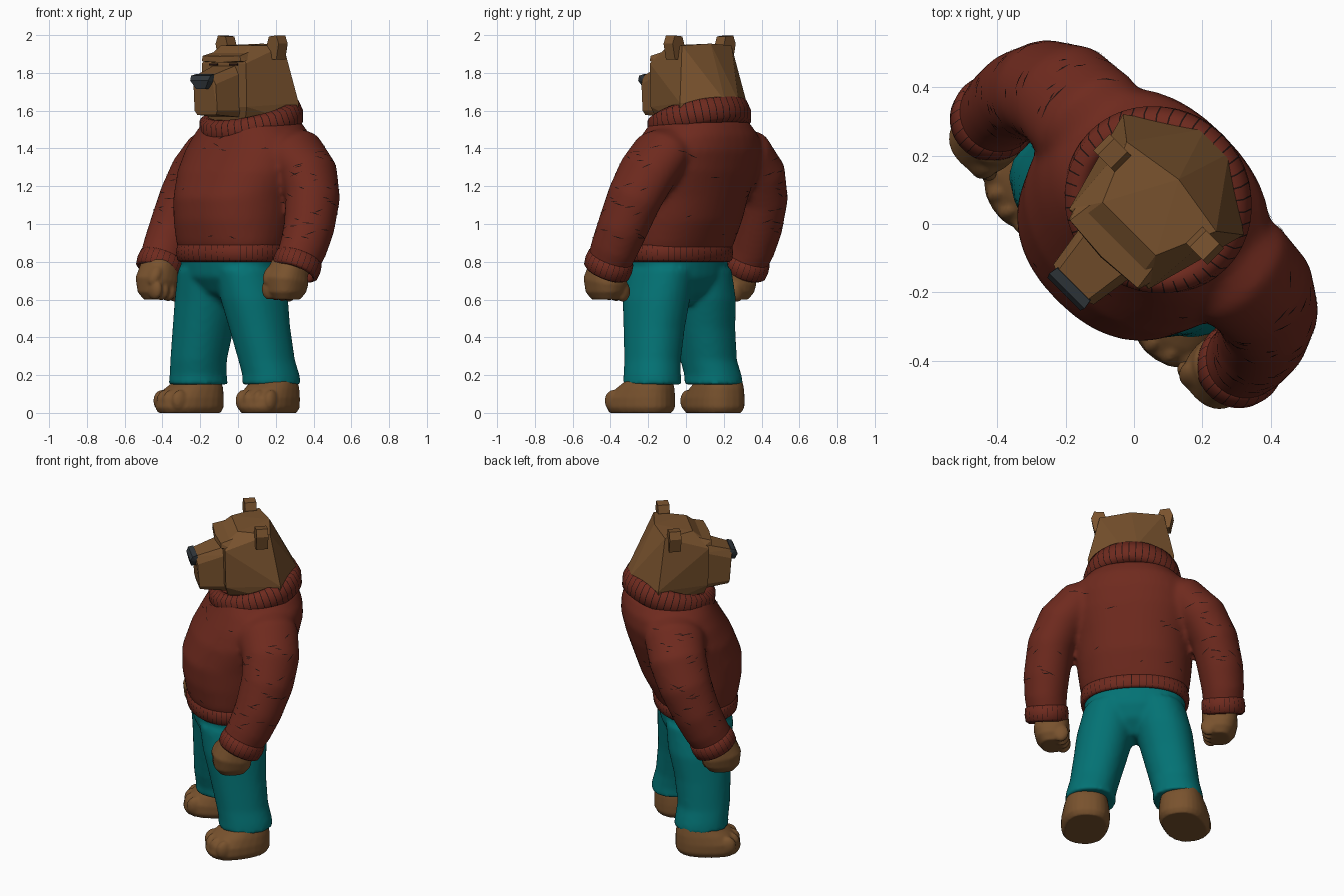
import bpy, bmesh, math, random
from mathutils import Vector, Matrix
from mathutils.bvhtree import BVHTree

if "Cube" in bpy.data.objects:
    bpy.data.objects.remove(bpy.data.objects["Cube"])
random.seed(4)
TURN = Matrix.Rotation(math.radians(-45), 4, 'Z')  # whole figure stands turned
UP = Vector((0, 0, 1))


def material(name, r, g, b):
    m = bpy.data.materials.new(name)
    m.use_nodes = True
    m.diffuse_color = (r, g, b, 1)
    bsdf = m.node_tree.nodes["Principled BSDF"]
    bsdf.inputs["Base Color"].default_value = (r, g, b, 1)
    bsdf.inputs["Roughness"].default_value = 0.9
    return m


FUR = material("brown fur", .19, .085, .027)
WOOL = material("red wool", .158, .023, .013)
CLOTH = material("teal cloth", .001, .168, .174)
NOSE = material("dark grey nose", .03, .038, .045)
INK = material("dark ink", .016, .006, .005)


def finish(bm, name, mats, smooth=False, voxel=0, relax=4):
    """Turn a bmesh into an object, optionally fused into one skin."""
    bmesh.ops.recalc_face_normals(bm, faces=bm.faces)
    bm.transform(TURN)
    mesh = bpy.data.meshes.new(name)
    bm.to_mesh(mesh)
    bm.free()
    ob = bpy.data.objects.new(name, mesh)
    bpy.context.collection.objects.link(ob)
    for m in mats:
        mesh.materials.append(m)
    for p in mesh.polygons:
        p.use_smooth = smooth
    if voxel:
        fuse = ob.modifiers.new("fuse", 'REMESH')
        fuse.mode, fuse.voxel_size, fuse.use_smooth_shade = 'VOXEL', voxel, smooth
        soft = ob.modifiers.new("soften", 'SMOOTH')
        soft.iterations, soft.factor = relax, .5
    return ob


def outline(c, n, rx, ry, angles, power=2):
    """Superellipse points around c in the plane facing n."""
    u = (Vector((1, 0, 0)) - n * n.x).normalized()
    v = n.cross(u)
    def bend(t):
        return math.copysign(abs(t) ** (2 / power), t)
    return [c + u * rx * bend(math.cos(a)) + v * ry * bend(math.sin(a)) for a in angles]


def bridge(bm, a, b):
    k = len(a)
    return [bm.faces.new((a[i], a[(i + 1) % k], b[(i + 1) % k], b[i])) for i in range(k)]


def tube(bm, path, normal=None, n=28, power=2):
    """Loft rows of x, y, z, rx, ry; rings follow the path unless normal is set."""
    pts = [Vector(p[:3]) for p in path]
    angles = [i * math.tau / n for i in range(n)]
    rings = []
    for i, p in enumerate(path):
        d = normal or (pts[min(i + 1, len(pts) - 1)] - pts[max(i - 1, 0)]).normalized()
        rings.append([bm.verts.new(q) for q in outline(pts[i], d, p[3], p[4], angles, power)])
    for a, b in zip(rings, rings[1:]):
        bridge(bm, a, b)
    bm.faces.new(rings[0])
    bm.faces.new(rings[-1])


def blob(bm, loc, size, tilt=0):
    m = Matrix.Translation(loc) @ Matrix.Rotation(tilt, 4, 'X') @ Matrix.Diagonal((*size, 1))
    bmesh.ops.create_icosphere(bm, subdivisions=3, radius=1, matrix=m)


def ribbed_band(name, c, n, rx, ry, height, thick, ribs, groove, power=2):
    """Knitted band with dark grooves between the ribs."""
    bm = bmesh.new()
    n, c = Vector(n).normalized(), Vector(c)
    step = math.tau / ribs
    cuts = (0, groove * step, (groove + .25) * step, .8 * step)
    angles = [i * step + t for i in range(ribs) for t in cuts]
    section = [(-1, -.4), (-.2, -.5), (.7, -.38), (1, 0), (.7, .38), (-.2, .5), (-1, .4)]
    rings = []
    for out, h in section:
        ring = outline(c + n * h * height, n, rx + out * thick, ry + out * thick, angles, power)
        rings.append([bm.verts.new(q) for q in ring])
    for k, (a, b) in enumerate(zip(rings, rings[1:] + rings[:1])):
        for i, f in enumerate(bridge(bm, a, b)):
            f.material_index = int(i % 4 == 0 and 1 <= k <= 4)
    return finish(bm, name, [WOOL, INK], smooth=True)


def hull(name, points, mat, mirror=True):
    """Faceted solid around a few points, mirrored across x."""
    bm = bmesh.new()
    for x, y, z in points:
        for s in {1, -1 if mirror and x else 1}:
            bm.verts.new((s * x, y, z))
    bmesh.ops.convex_hull(bm, input=bm.verts)
    loose = [v for v in bm.verts if not v.link_faces]
    bmesh.ops.delete(bm, geom=loose, context='VERTS')
    bmesh.ops.dissolve_limit(bm, angle_limit=.03, verts=bm.verts, edges=bm.edges)
    return finish(bm, name, [mat])


# Sweater: leaning torso and two sleeves fused together
bm = bmesh.new()
tube(bm, [(0, -.055, .81, .28, .20), (0, -.05, .9, .312, .245), (0, -.03, 1.02, .328, .287),
          (0, -.01, 1.14, .338, .308), (0, .04, 1.28, .365, .305), (0, .085, 1.39, .365, .285),
          (0, .105, 1.47, .33, .262), (0, .105, 1.55, .255, .23)], UP, n=40, power=2.25)
for s in (1, -1):
    tube(bm, [(s * .2, .11, 1.395, .13, .17), (s * .315, .12, 1.365, .142, .176),
              (s * .41, .12, 1.27, .142, .166), (s * .473, .088, 1.14, .136, .153),
              (s * .503, .028, .98, .132, .138), (s * .512, -.025, .87, .122, .13),
              (s * .508, -.075, .785, .113, .12)])
sweater = finish(bm, "sweater", [WOOL], smooth=True, voxel=.016, relax=8)

# Knitted trims
ribbed_band("collar", (0, .1, 1.545), (0, -.3, 1), .243, .236, .145, .04, 44, .12)
ribbed_band("waistband", (0, -.055, .85), UP, .298, .225, .1, .016, 52, .06, 2.2)
for s, side in ((1, "left"), (-1, "right")):
    ribbed_band(side + "_cuff", (s * .51, -.068, .785), (0, .5, 1), .111, .117, .1, .016, 26, .07)

# Ink strokes lying on the wool, most of them on the sleeves
graph = bpy.context.evaluated_depsgraph_get()
tree = BVHTree.FromObject(sweater, graph)
skin = sweater.evaluated_get(graph).to_mesh()
spots = [(p.center.copy(), p.normal.copy()) for p in skin.polygons if .92 < p.center.z < 1.46]
sleeves = [q for q in spots if abs(q[0].x - q[0].y) > .58]
bm = bmesh.new()
for c, n in random.sample(spots, 45) + random.sample(sleeves, 75):
    along = n.cross(UP)
    if along.length < .3:
        continue
    along = (along.normalized() + UP * random.uniform(-.5, .5)).normalized()
    side = n.cross(along) * .003
    reach = along * random.uniform(.012, .04)
    corners = []
    for q in (c - reach, c - side, c + reach, c + side):
        hit, face_n, _, _ = tree.find_nearest(q)
        corners.append(bm.verts.new(hit + face_n * .003))
    a, b, d, e = corners
    bm.faces.new((a, b, e))
    bm.faces.new((b, d, e))
bm.transform(TURN.inverted())
finish(bm, "wool_strokes", [INK])

# Trousers: hips and legs fused together
bm = bmesh.new()
tube(bm, [(0, -.035, .57, .05, .06), (0, -.045, .64, .17, .15), (0, -.055, .72, .28, .2),
          (0, -.058, .86, .298, .215)], UP, n=36, power=2.25)
for s, fwd in ((1, .0), (-1, -.045)):
    tube(bm, [(s * .14, -.055, .76, .155, .195), (s * .172, -.05, .6, .163, .183),
              (s * .2, fwd / 2 - .038, .45, .152, .163), (s * .232, fwd - .018, .28, .141, .15),
              (s * .25, fwd - .003, .2, .142, .152), (s * .252, fwd, .15, .147, .157)],
         UP, power=2.2)
finish(bm, "trousers", [CLOTH], smooth=True, voxel=.014, relax=7)

for s, side, fwd in ((1, "left", -.055), (-1, "right", -.08)):
    # Foot with toes, turned slightly outward
    bm = bmesh.new()
    x = s * .275
    tube(bm, [(x, fwd, 0, .122, .172), (x, fwd, .03, .138, .188), (x, fwd + .005, .08, .138, .183),
              (x, fwd + .03, .13, .128, .155), (x, fwd + .06, .18, .112, .11),
              (x, fwd + .06, .22, .1, .09)], UP, power=2.4)
    for k in range(4):
        t = k - 1.5
        blob(bm, (x + t * .06, fwd - .142 + abs(t) * .018, .064), (.032, .05, .058))
    bmesh.ops.rotate(bm, verts=bm.verts, cent=(x, fwd + .05, 0),
                     matrix=Matrix.Rotation(s * math.radians(12), 3, 'Z'))
    finish(bm, side + "_foot", [FUR], smooth=True, voxel=.009, relax=2)

    # Closed fist: palm, wrist, curled fingers and thumb
    bm = bmesh.new()
    hx, hy = s * .485, -.12
    tube(bm, [(s * .5, -.06, .81, .08, .08), (hx, hy + .02, .76, .1, .1), (hx, hy, .7, .104, .115),
              (hx, hy, .64, .09, .105), (hx, hy, .6, .06, .075)], power=2.4)
    for k in range(4):
        blob(bm, (hx - s * .058, hy - .075 + k * .05, .655 - k * .004), (.046, .029, .056))
    blob(bm, (hx - s * .05, hy - .07, .73), (.042, .034, .062), -.5)
    finish(bm, side + "_fist", [FUR], smooth=True, voxel=.009, relax=2)

    # Ear, leaning outward
    ear = [(s * (.188 + dx), .102 + dy, z) for dx, z in (
        (-.03, 1.87), (.03, 1.87), (-.04, 1.95), (.048, 1.955), (-.025, 1.993), (.03, 1.998))
        for dy in (-.034, .034)]
    hull(side + "_ear", ear, FUR, mirror=False)

    # Narrow eye under the brow
    eye = [(s * .075 + dx, y, z) for dx in (-.03, .03) for y in (-.112, -.104)
           for z in (1.838, 1.85)]
    hull(side + "_eye", eye, INK, mirror=False)

# Faceted head
hull("head", [(.12, -.09, 1.89), (.11, -.02, 1.945), (.185, .155, 1.945), (0, .185, 1.955),
              (.165, -.105, 1.85), (.165, -.1, 1.62), (.25, .205, 1.64), (.235, .2, 1.54),
              (.05, .343, 1.65), (.05, .31, 1.52), (.12, -.07, 1.52)], FUR)
hull("brow", [(.145, -.125, 1.862), (.14, -.125, 1.89), (.165, -.06, 1.855), (.13, -.05, 1.91),
              (0, -.138, 1.855), (0, -.135, 1.888)], FUR)
hull("muzzle", [(.11, -.08, 1.6), (.11, -.08, 1.8), (.085, -.08, 1.845), (.09, -.08, 1.565),
                (.085, -.24, 1.6), (.083, -.25, 1.74), (.06, -.26, 1.785),
                (.07, -.235, 1.578)], FUR)
hull("nose", [(.068, -.25, 1.793), (.073, -.278, 1.785), (.068, -.29, 1.76), (.035, -.28, 1.715),
              (.03, -.24, 1.715), (.068, -.24, 1.75)], NOSE)
